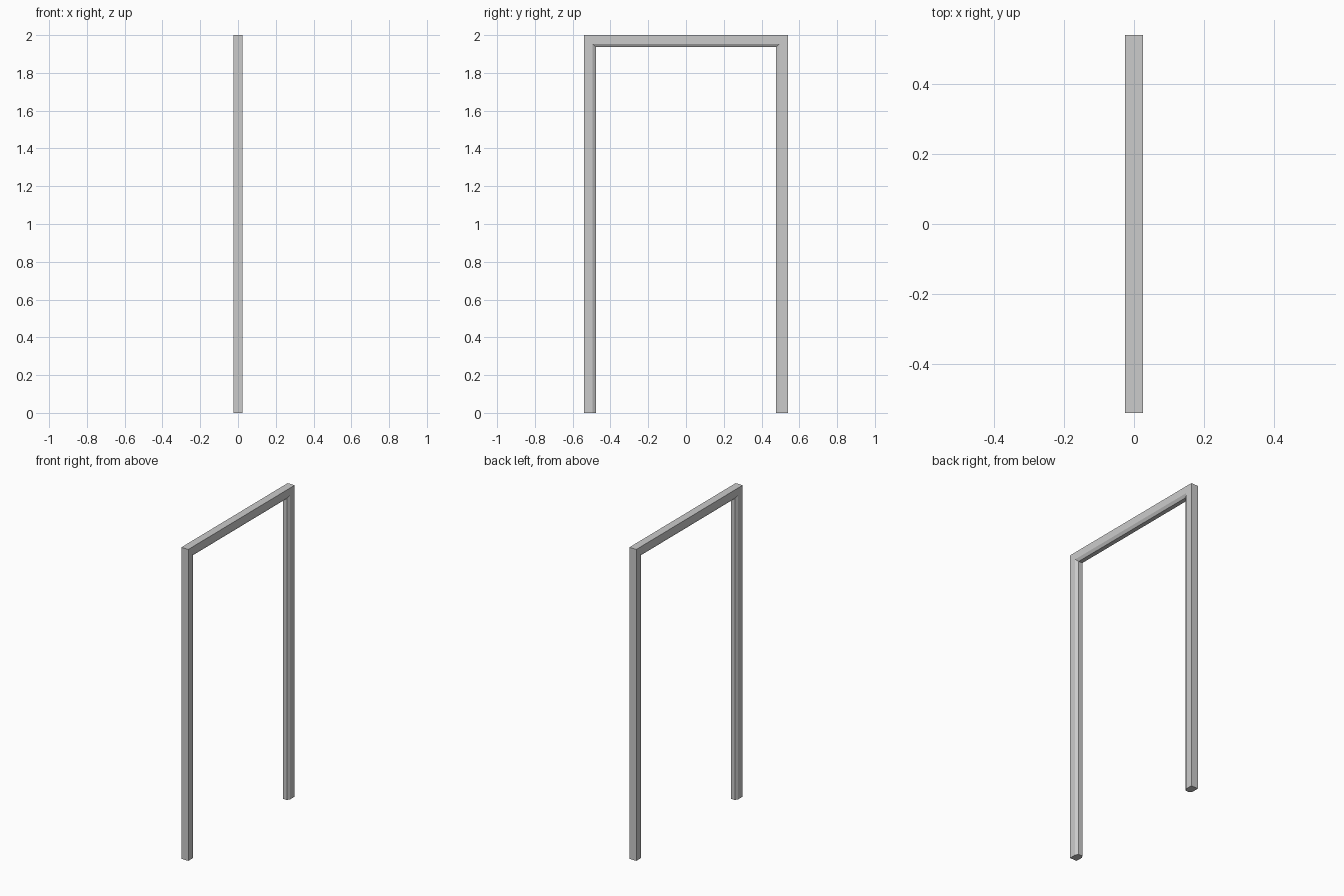
import bpy, bmesh

if "Cube" in bpy.data.objects:
    bpy.data.objects.remove(bpy.data.objects["Cube"])

HALF_W, HEIGHT = 0.54, 2.0

# Cross-section: (depth from the outer face towards the opening, x), inner corners chamfered
profile = [(0, -0.025), (0.046, -0.025), (0.064, -0.014),
           (0.064, 0.014), (0.046, 0.025), (0, 0.025)]


def ring(bm, side, top):
    """One profile loop at a foot (top=False) or at a mitred upper corner."""
    return [bm.verts.new((x, side * (HALF_W - d), HEIGHT - d if top else 0))
            for d, x in profile]


# Door frame: profile swept up one jamb, across the head and down the other jamb
bm = bmesh.new()
rings = [ring(bm, -1, False), ring(bm, -1, True), ring(bm, 1, True), ring(bm, 1, False)]
n = len(profile)
for a, b in zip(rings, rings[1:]):
    for i in range(n):
        j = (i + 1) % n
        bm.faces.new((a[i], a[j], b[j], b[i]))

# Foot caps
bm.faces.new(rings[0])
bm.faces.new(rings[-1])
bmesh.ops.recalc_face_normals(bm, faces=bm.faces)

mesh = bpy.data.meshes.new("door_frame")
bm.to_mesh(mesh)
bm.free()
bpy.context.collection.objects.link(bpy.data.objects.new("door_frame", mesh))
